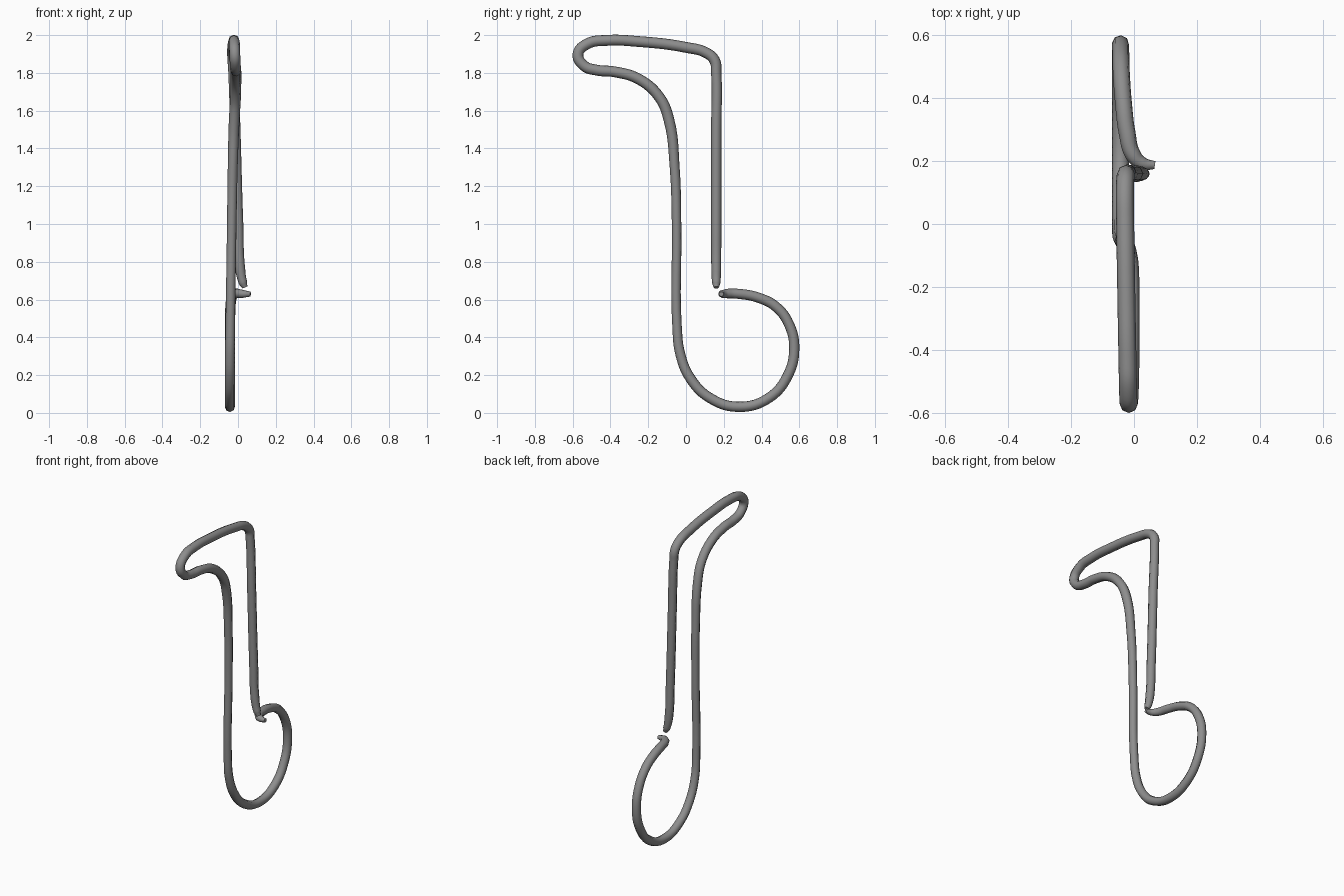
import bpy
import math

R = 0.0285  # wire radius

# Wire centre line: x, y, z, thickness factor
path = [
    # free end and straight strand
    (0.037, 0.16, 0.664, 0.5), (0.026, 0.16, 0.69, 0.8), (0.012, 0.16, 0.76, 0.92),
    (0.001, 0.16, 1.0, 0.95), (-0.014, 0.16, 1.5, 0.95), (-0.024, 0.16, 1.8, 0.95),
    # top bar and hook nose
    (-0.027, 0.152, 1.865, 1), (-0.029, 0.11, 1.905, 1), (-0.028, 0.0, 1.935, 1),
    (-0.024, -0.25, 1.966, 1), (-0.021, -0.42, 1.972, 1), (-0.019, -0.52, 1.955, 1),
    (-0.017, -0.572, 1.90, 1), (-0.014, -0.54, 1.838, 1), (-0.012, -0.47, 1.814, 1),
    # shoulder and long strand
    (-0.011, -0.38, 1.806, 1), (-0.011, -0.25, 1.767, 1), (-0.013, -0.14, 1.67, 1),
    (-0.02, -0.09, 1.55, 1), (-0.028, -0.06, 1.3, 0.92), (-0.033, -0.05, 1.0, 0.88),
    (-0.041, -0.047, 0.45, 0.88),
    # round loop
    (-0.043, -0.03, 0.31, 0.92), (-0.043, 0.025, 0.18, 0.95), (-0.043, 0.125, 0.08, 0.95),
    (-0.043, 0.28, 0.032, 0.95), (-0.043, 0.44, 0.08, 0.95), (-0.043, 0.54, 0.20, 0.95),
    (-0.043, 0.573, 0.34, 0.95), (-0.042, 0.545, 0.47, 0.95), (-0.04, 0.475, 0.563, 0.95),
    (-0.033, 0.38, 0.611, 0.95), (-0.022, 0.29, 0.629, 0.95), (-0.003, 0.22, 0.632, 0.9),
    # sideways tip
    (0.025, 0.193, 0.63, 0.75), (0.066, 0.187, 0.629, 0.45),
]

curve = bpy.data.curves.new("bent_wire", 'CURVE')
curve.dimensions = '3D'
curve.bevel_depth = R
curve.bevel_resolution = 2
curve.resolution_u = 6
curve.use_fill_caps = True
spline = curve.splines.new('BEZIER')
spline.bezier_points.add(len(path) - 1)
for bp, (x, y, z, r) in zip(spline.bezier_points, path):
    bp.co = (x, y, z)
    bp.radius = r
    bp.handle_left_type = bp.handle_right_type = 'AUTO'

wire = bpy.data.objects.new("bent_wire", curve)
bpy.context.collection.objects.link(wire)

# Dark grey metal
metal = bpy.data.materials.new("dark_metal")
metal.diffuse_color = (0.27, 0.27, 0.27, 1)
curve.materials.append(metal)

# Turn the swept wire into a smooth mesh, sharp only at the end caps
bpy.context.view_layer.objects.active = wire
wire.select_set(True)
bpy.ops.object.convert(target='MESH')
bpy.ops.object.shade_smooth_by_angle(angle=math.radians(65))
